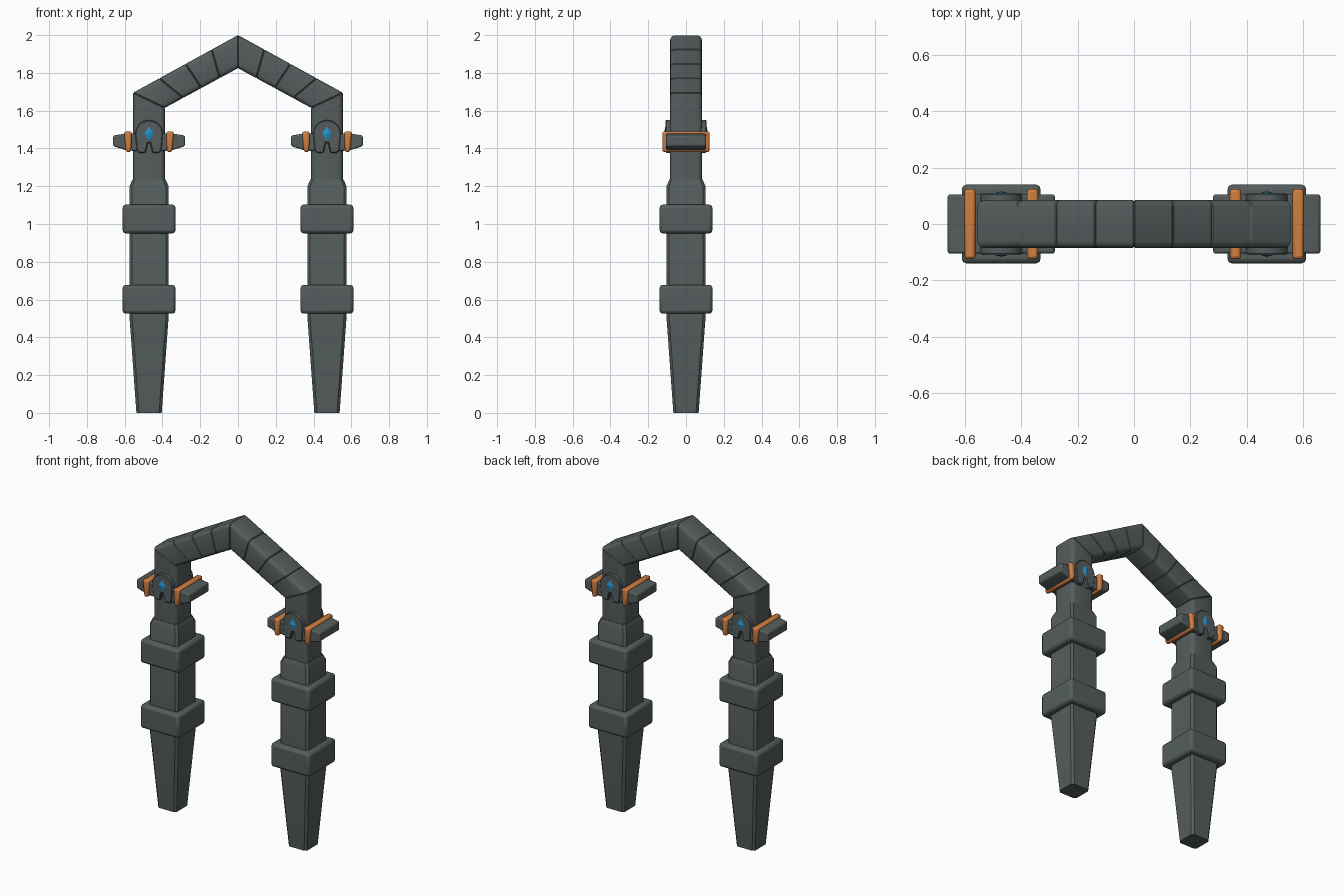
import bpy, bmesh, math
from mathutils import Vector

if "Cube" in bpy.data.objects:
    bpy.data.objects.remove(bpy.data.objects["Cube"])

PX = 0.471  # pillar centre offset


def material(name, rgb):
    m = bpy.data.materials.new(name)
    m.diffuse_color = (*rgb, 1)
    m.use_nodes = True
    m.node_tree.nodes["Principled BSDF"].inputs["Base Color"].default_value = m.diffuse_color
    return m


STONE = material("dark stone", (0.09, 0.11, 0.108))
ORANGE = material("orange metal", (0.65, 0.21, 0.05))
BLUE = material("blue gem", (0.015, 0.30, 0.62))


def finish(name, bm, mat, bevel=0, segments=2, limit=50):
    bmesh.ops.recalc_face_normals(bm, faces=bm.faces)
    me = bpy.data.meshes.new(name)
    bm.to_mesh(me)
    bm.free()
    me.materials.append(mat)
    ob = bpy.data.objects.new(name, me)
    bpy.context.collection.objects.link(ob)
    if bevel:
        mod = ob.modifiers.new("Bevel", 'BEVEL')
        mod.width = bevel
        mod.segments = segments
        mod.limit_method = 'ANGLE'
        mod.angle_limit = math.radians(limit)
    return ob


def prism(pts, y0, y1):
    """Extrude an (x, z) outline from y0 to y1."""
    bm = bmesh.new()
    a = [bm.verts.new((x, y0, z)) for x, z in pts]
    b = [bm.verts.new((x, y1, z)) for x, z in pts]
    n = len(pts)
    bm.faces.new(a)
    bm.faces.new(b[::-1])
    for i in range(n):
        j = (i + 1) % n
        bm.faces.new((a[i], b[i], b[j], a[j]))
    return bm


def block(name, outer0, outer1, inner1, inner0, s):
    """Arch stone with rounded long edges and finely bevelled joints."""
    pts = [(s * x, z) for x, z in (outer0, outer1, inner1, inner0)]
    bm = prism(pts, -0.085, 0.085)
    dirs = [{pts[0], pts[1]}, {pts[2], pts[3]}]
    key = lambda v: (round(v.co.x, 4), round(v.co.z, 4))
    pairs = [{(round(x, 4), round(z, 4)) for x, z in d} for d in dirs]
    edges = [e for e in bm.edges if {key(v) for v in e.verts} in pairs]
    bmesh.ops.bevel(bm, geom=edges, offset=0.024, segments=3, profile=0.5, affect='EDGES')
    finish(name, bm, STONE, 0.004, 1)


def loft(name, cx, rings, c=0.014):
    """Stack of chamfered square rings given as (z, half width)."""
    bm = bmesh.new()
    prev = None
    for z, h in rings:
        k = h - c
        ring = [bm.verts.new((cx + x, y, z)) for x, y in
                ((h, -k), (h, k), (k, h), (-k, h), (-h, k), (-h, -k), (-k, -h), (k, -h))]
        if prev:
            for i in range(8):
                j = (i + 1) % 8
                bm.faces.new((prev[i], prev[j], ring[j], ring[i]))
        else:
            bm.faces.new(ring[::-1])
        prev = ring
    bm.faces.new(prev)
    finish(name, bm, STONE)


def box(name, cx, z0, z1, half, mat, bevel):
    pts = [(cx - half, z0), (cx + half, z0), (cx + half, z1), (cx - half, z1)]
    finish(name, prism(pts, -half, half), mat, bevel, 2)


# arch outlines, corner to apex
O0, O1 = Vector((0.555, 1.695)), Vector((0, 2.0))
I0, I1 = Vector((0.387, 1.615)), Vector((0, 1.825))

for s, side in ((-1, "left"), (1, "right")):
    cx = s * PX

    # tapered lower pillar with shoulder
    loft(f"{side}_pillar", cx, [(0, 0.067), (0.5, 0.103), (1.2, 0.103), (1.236, 0.088)])

    # thick square bands
    box(f"{side}_lower_band", cx, 0.525, 0.678, 0.14, STONE, 0.017)
    box(f"{side}_upper_band", cx, 0.95, 1.103, 0.14, STONE, 0.017)

    # upper column, mitred into the arch
    block(f"{side}_upper_column", (0.555, 1.2), tuple(O0), tuple(I0), (0.387, 1.2), s)

    # four arch stones
    for i in range(4):
        a, b = i / 4, (i + 1) / 4
        block(f"{side}_arch_stone_{i + 1}", tuple(O0.lerp(O1, a)), tuple(O0.lerp(O1, b)),
              tuple(I0.lerp(I1, b)), tuple(I0.lerp(I1, a)), s)

    for d in (-1, 1):
        # cross bar wings
        wing = [(0.055, 1.385), (0.12, 1.39), (0.19, 1.412), (0.19, 1.468),
                (0.13, 1.478), (0.055, 1.478)]
        finish(f"{side}_wing", prism([(cx + d * x, z) for x, z in wing], -0.105, 0.105),
               STONE, 0.008, 2)
        # orange straps around the wings
        strap = [(0.095, 1.38), (0.122, 1.38), (0.132, 1.49), (0.091, 1.49)]
        finish(f"{side}_strap", prism([(cx + d * x, z) for x, z in strap], -0.125, 0.125),
               ORANGE, 0.011, 2)

    for f, face in ((-1, "front"), (1, "back")):
        # round-topped plate with a notch below
        arc = [(0.074 * math.cos(t * math.pi / 14), 1.476 + 0.074 * math.sin(t * math.pi / 14))
               for t in range(15)]
        plate = arc + [(-0.066, 1.39), (-0.052, 1.377), (-0.018, 1.377), (-0.006, 1.43),
                       (0.006, 1.43), (0.018, 1.377), (0.052, 1.377), (0.066, 1.39)]
        finish(f"{side}_{face}_plate", prism([(cx + x, z) for x, z in plate],
               f * 0.07, f * 0.109), STONE, 0.005, 1)
        # faceted diamond gem
        bm = bmesh.new()
        rim = [bm.verts.new((cx + x, f * 0.1095, 1.478 + z)) for x, z in
               ((0.025, 0), (0, 0.038), (-0.025, 0), (0, -0.038))]
        tip = bm.verts.new((cx, f * 0.117, 1.478))
        bm.faces.new(rim)
        for i in range(4):
            bm.faces.new((rim[i], rim[(i + 1) % 4], tip))
        finish(f"{side}_{face}_gem", bm, BLUE)

# smooth bevels, crisp edges
for ob in bpy.context.scene.objects:
    if "gem" not in ob.name:
        bpy.ops.object.select_all(action='DESELECT')
        ob.select_set(True)
        bpy.context.view_layer.objects.active = ob
        bpy.ops.object.shade_smooth_by_angle(angle=math.radians(32))
